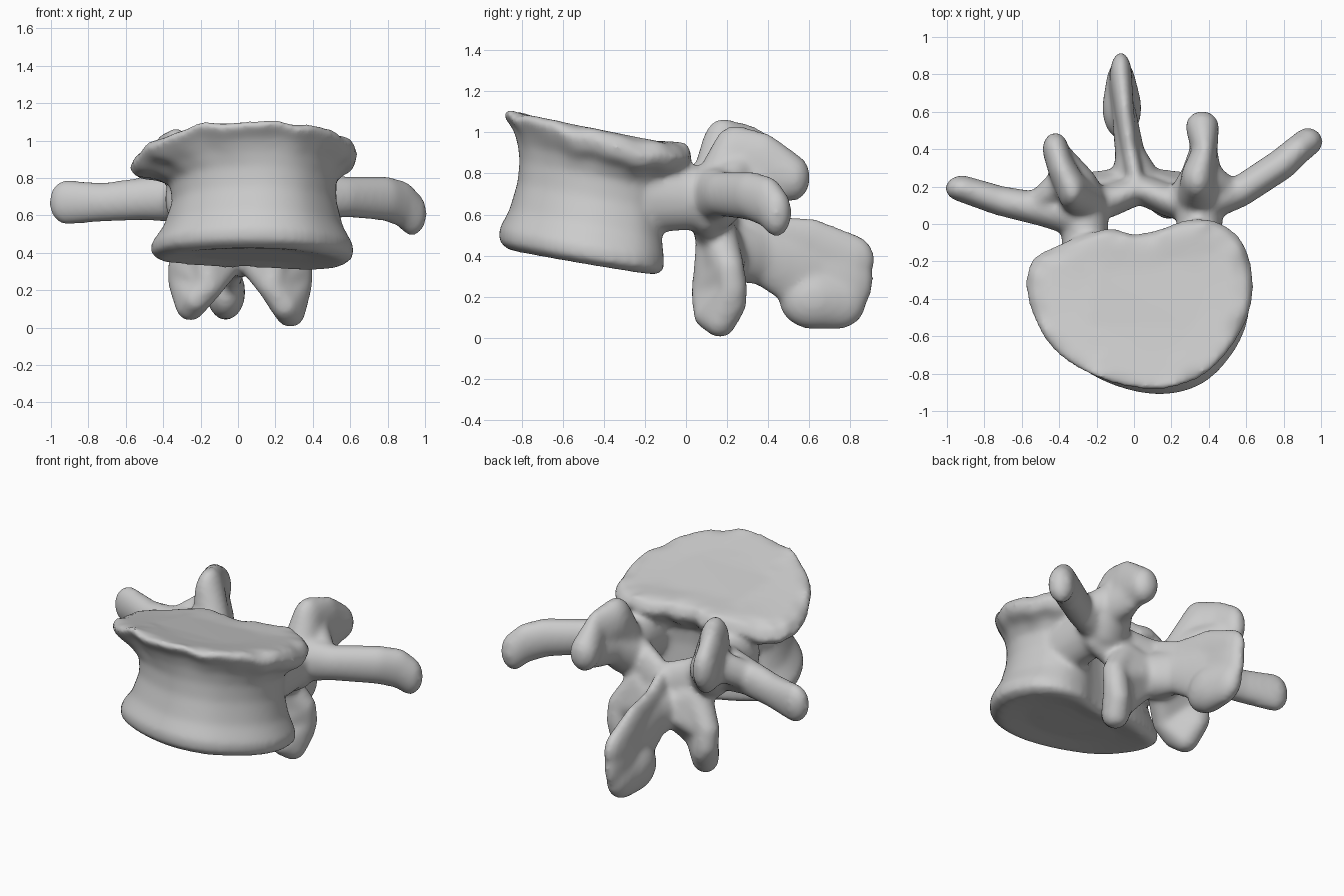
import bpy, bmesh, math
from mathutils import Matrix, Vector

cube = bpy.data.objects.get("Cube")
if cube:
    bpy.data.objects.remove(cube)

bone = bpy.data.materials.new("bone_grey")
bone.use_nodes = True
colour = (0.6, 0.6, 0.6, 1)
bone.diffuse_color = colour
bone.node_tree.nodes["Principled BSDF"].inputs["Base Color"].default_value = colour

whole = bmesh.new()


def add(part):
    """Append a closed part to the whole bone."""
    mesh = bpy.data.meshes.new("part")
    bmesh.ops.recalc_face_normals(part, faces=part.faces[:])
    part.to_mesh(mesh)
    part.free()
    whole.from_mesh(mesh)
    bpy.data.meshes.remove(mesh)


def plate(*stations):
    """One hull around ellipsoids, each (centre, radii)."""
    part = bmesh.new()
    for centre, radii in stations:
        place = Matrix.Translation(centre) @ Matrix.Diagonal((*radii, 1))
        bmesh.ops.create_icosphere(part, subdivisions=3, radius=1, matrix=place)
    bmesh.ops.delete(part, geom=part.faces[:], context='FACES_ONLY')
    bmesh.ops.delete(part, geom=part.edges[:], context='EDGES_FACES')
    bmesh.ops.convex_hull(part, input=part.verts[:])
    inside = [v for v in part.verts if not v.link_faces]
    bmesh.ops.delete(part, geom=inside, context='VERTS')
    add(part)


def limb(*stations):
    """Hulls between successive ellipsoids."""
    for pair in zip(stations, stations[1:]):
        plate(*pair)


def clamp(t):
    return min(max(t, 0), 1)


def closed_spline(points, steps):
    """Smooth closed curve through the points."""
    out, n = [], len(points)
    for i in range(n):
        a, b, c, d = (Vector(points[(i + k - 1) % n]) for k in range(4))
        for s in range(steps):
            t = s / steps
            out.append(0.5 * (2 * b + (c - a) * t + (2 * a - 5 * b + 4 * c - d) * t ** 2
                              + (3 * b - a - 3 * c + d) * t ** 3))
    return out


# Vertebral body: kidney outline lofted through a waisted profile
outline = closed_spline([(-.54, -.22), (-.55, -.42), (-.43, -.67), (-.2, -.83), (.1, -.9),
                         (.36, -.83), (.55, -.62), (.63, -.38), (.59, -.13), (.46, 0),
                         (.3, .02), (.15, -.03), (0, -.06), (-.14, -.03), (-.42, -.13)], 8)
# Height share, centre x, half width, front y, back y, sag of the rear rim
rings = [(.03, .08, .3, -.7, -.3, 0), (0, .08, .48, -.86, -.15, 0), (.05, .08, .535, -.91, -.11, 0),
         (.14, .08, .535, -.91, -.11, 0), (.29, .085, .475, -.86, -.12, 0),
         (.5, .09, .435, -.82, -.13, 0), (.66, .085, .44, -.81, -.12, 0),
         (.78, .06, .5, -.82, -.07, .03), (.87, .04, .58, -.84, -.01, .05),
         (.96, .035, .605, -.89, .03, .05), (1, .035, .57, -.875, 0, .015),
         (1, .035, .5, -.82, -.06, 0), (.985, .035, .33, -.68, -.2, 0)]
body = bmesh.new()
loops = []
for share, cx, half, front, back, sag in rings:
    loop = []
    for i, p in enumerate(outline):
        x = cx + half * (p.x - .04) / .59
        y = front + (back - front) * (p.y + .9) / .92
        low = .435 - .165 * (y + .9) - .02 * x
        high = max(1.105 - .2 * (y + .87), .955) - sag * clamp((y + .8) / .5)
        high -= .07 * clamp((-x - .2) / .35)
        if sag:
            high += .009 * math.sin(i * .6) + .006 * math.sin(i * 1.1)
        loop.append(body.verts.new((x, y, low + (high - low) * share)))
    loops.append(loop)
for a, b in zip(loops, loops[1:]):
    for i in range(len(a)):
        j = (i + 1) % len(a)
        body.faces.new((a[i], a[j], b[j], b[i]))
body.faces.new(loops[0])
body.faces.new(loops[-1])
add(body)

# Pedicles and laminae, one pair per side
for side, px in ((-1, -.26), (1, .35)):
    limb(((px, -.18, .69), (.13, .1, .18)), ((px, .1, .68), (.12, .1, .15)))
    limb(((px, .1, .65), (.12, .1, .15)), ((.03 + side * .16, .125, .56), (.08, .09, .17)),
         ((.03, .19, .49), (.06, .085, .19)))

# Transverse processes
limb(((-.3, .06, .7), (.11, .13, .14)), ((-.5, .08, .69), (.08, .09, .115)),
     ((-.72, .125, .67), (.08, .08, .105)), ((-.92, .19, .67), (.09, .07, .12)))
limb(((.38, .12, .7), (.11, .11, .14)), ((.57, .175, .7), (.08, .085, .11)),
     ((.79, .32, .69), (.085, .085, .12)), ((.88, .4, .66), (.075, .08, .125)),
     ((.93, .44, .61), (.08, .075, .12)))

# Upper joint processes: broad roots rising into upright ears
limb(((-.27, .12, .73), (.12, .1, .14)), ((-.33, .18, .9), (.08, .11, .17)),
     ((-.39, .3, .88), (.07, .1, .16)), ((-.42, .4, .84), (.07, .09, .14)))
limb(((-.27, .16, .68), (.11, .1, .14)), ((-.31, .22, .74), (.11, .1, .12)),
     ((-.4, .36, .78), (.07, .08, .12)))
limb(((.35, .14, .73), (.12, .1, .14)), ((.34, .24, .88), (.09, .12, .155)),
     ((.38, .38, .83), (.065, .1, .17)), ((.365, .52, .78), (.09, .085, .115)))
limb(((.33, .16, .66), (.14, .1, .14)), ((.36, .26, .74), (.11, .1, .12)),
     ((.375, .42, .76), (.065, .09, .12)))
# Webs from the ears down to the transverse processes
for near, far in (((-.38, .24, .8), (-.52, .11, .71)), ((.4, .26, .8), (.52, .17, .71))):
    plate((near, (.06, .08, .1)), (far, (.06, .07, .09)))

# Lower joint processes: diagonal plates hanging from the laminae
for side, x0, tip in ((-1, .025, .04), (1, 0, .005)):
    def at(x, y, z, r):
        return (side * (x - x0), y, z), (r, r, r)
    inner, outer = at(.18, .1, .22, .075), at(.325, .225, .24, .075)
    root = at(.2, .15, .5, .1)
    plate(root, at(.18, .12, .34, .075), at(.325, .21, .34, .075))
    plate(at(.18, .12, .34, .075), at(.325, .21, .34, .075), inner, outer)
    plate(inner, outer, at(.25, .11, tip + .11, .075), at(.28, .165, tip + .075, .08),
          at(.31, .225, tip + .16, .07))
    plate(root, at(.03, .22, .42, .085), inner, at(.27, .21, .34, .07))

# Spinous process: flared root, thin crest, thicker lower and rear edge
limb(((.02, .18, .58), (.045, .07, .1)), ((-.02, .38, .5), (.045, .09, .1)),
     ((-.05, .6, .46), (.05, .12, .125)), ((-.07, .79, .38), (.06, .13, .13)))
limb(((.02, .22, .42), (.14, .08, .15)), ((-.02, .36, .4), (.08, .1, .14)),
     ((-.06, .62, .3), (.06, .15, .2)), ((-.07, .76, .29), (.065, .155, .2)))
limb(((-.065, .62, .19), (.105, .17, .15)), ((-.07, .74, .18), (.08, .14, .14)))

# Fuse all parts into one smooth bone
mesh = bpy.data.meshes.new("vertebra")
whole.to_mesh(mesh)
whole.free()
mesh.materials.append(bone)
vertebra = bpy.data.objects.new("vertebra", mesh)
bpy.context.collection.objects.link(vertebra)
remesh = vertebra.modifiers.new("fuse", 'REMESH')
remesh.mode = 'VOXEL'
remesh.voxel_size = .016
remesh.use_smooth_shade = True
soften = vertebra.modifiers.new("soften", 'SMOOTH')
soften.factor = .5
soften.iterations = 14
